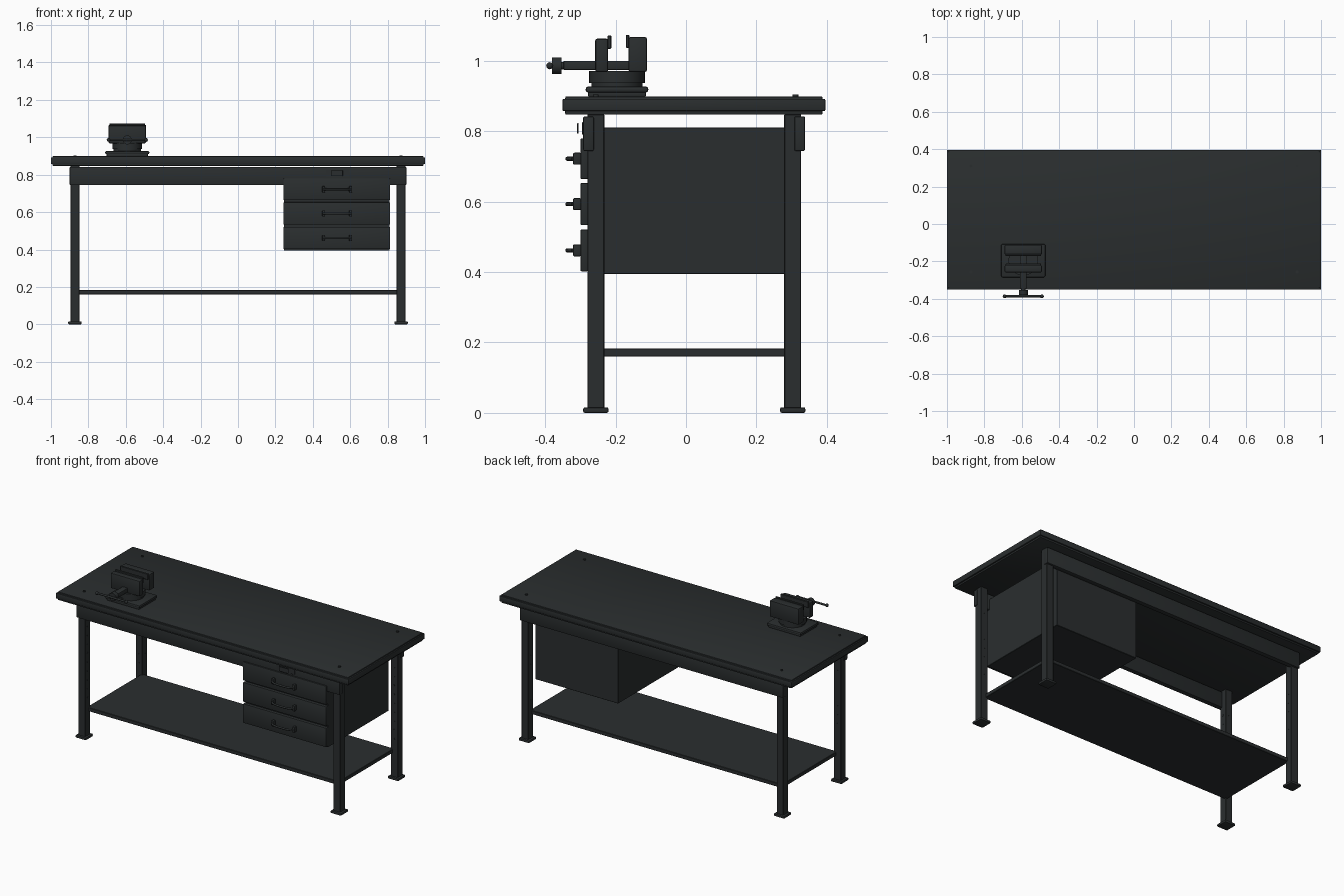
import bpy, bmesh, math
from mathutils import Matrix

if "Cube" in bpy.data.objects:
    bpy.data.objects.remove(bpy.data.objects["Cube"])

steel = bpy.data.materials.new("dark_steel")
steel.diffuse_color = (0.023, 0.027, 0.028, 1)
steel.use_nodes = True
steel.node_tree.nodes["Principled BSDF"].inputs["Base Color"].default_value = steel.diffuse_color


def finish(ob, name, smooth=False):
    ob.name = name
    ob.data.materials.append(steel)
    if smooth:
        bpy.ops.object.select_all(action='DESELECT')
        ob.select_set(True)
        bpy.context.view_layer.objects.active = ob
        bpy.ops.object.shade_smooth_by_angle(angle=math.radians(35))
    return ob


def link(bm, name, smooth=False):
    me = bpy.data.meshes.new(name)
    bm.to_mesh(me)
    bm.free()
    ob = bpy.data.objects.new(name, me)
    bpy.context.collection.objects.link(ob)
    return finish(ob, name, smooth)


def box(name, x, y, z, bevel=0.0, seg=2):
    """Box from (min, max) ranges, with optional rounded edges."""
    bm = bmesh.new()
    bmesh.ops.create_cube(bm, size=1)
    for v in bm.verts:
        for i, r in enumerate((x, y, z)):
            v.co[i] = r[0] if v.co[i] < 0 else r[1]
    if bevel:
        bmesh.ops.bevel(bm, geom=bm.edges[:], offset=bevel, segments=seg,
                        affect='EDGES', profile=0.5)
    return link(bm, name, bevel > 0)


def cyl(name, c, r, length, axis='z', sides=24):
    rot = {'x': Matrix.Rotation(math.pi / 2, 4, 'Y'),
           'y': Matrix.Rotation(math.pi / 2, 4, 'X'), 'z': Matrix()}[axis]
    bm = bmesh.new()
    bmesh.ops.create_cone(bm, cap_ends=True, segments=sides, radius1=r, radius2=r,
                          depth=length, matrix=Matrix.Translation(c) @ rot)
    return link(bm, name, True)


def ball(name, c, r):
    bm = bmesh.new()
    bmesh.ops.create_uvsphere(bm, u_segments=16, v_segments=10, radius=r,
                              matrix=Matrix.Translation(c))
    return link(bm, name, True)


def tube(name, pts, r):
    cu = bpy.data.curves.new(name, 'CURVE')
    cu.dimensions = '3D'
    cu.bevel_depth, cu.bevel_resolution, cu.use_fill_caps = r, 2, True
    sp = cu.splines.new('POLY')
    sp.points.add(len(pts) - 1)
    for p, co in zip(sp.points, pts):
        p.co = (*co, 1)
    ob = bpy.data.objects.new(name, cu)
    bpy.context.collection.objects.link(ob)
    return finish(ob, name)


# Worktop with raised edge band
box("worktop", (-0.992, 0.992), (-0.343, 0.388), (0.847, 0.899), 0.004)
box("worktop_edge_band", (-1, 1), (-0.351, 0.396), (0.857, 0.892), 0.004)

# Legs, feet, worktop bolts and adjustment holes on the inner faces
for sx, side in ((-1, "left"), (1, "right")):
    for y, sy, end in ((-0.256, 1, "front"), (0.303, -1, "back")):
        x, n = sx * 0.872, f"{end}_{side}"
        box(f"leg_{n}", (x - .0235, x + .0235), (y - .024, y + .024), (0.01, 0.848), 0.002, 1)
        box(f"foot_{n}", (x - .036, x + .036), (y - .036, y + .036), (0, 0.016), 0.005)
        cyl(f"top_bolt_{n}", (x, y + 0.008 * (y > 0), 0.901), 0.008, 0.006, sides=12)
        for i in range(9):
            z = 0.25 + i * 0.055
            cyl(f"leg_stud_x_{n}", (x - sx * .0235, y, z), 0.005, 0.002, 'x', 8)
            cyl(f"leg_stud_y_{n}", (x, y + sy * .024, z), 0.005, 0.002, 'y', 8)

# Aprons and lower shelf
box("front_apron", (-0.9, 0.9), (-0.292, -0.262), (0.744, 0.842), 0.004)
box("back_apron", (-0.9, 0.9), (0.308, 0.338), (0.744, 0.842), 0.004)
box("lower_shelf", (-0.862, 0.862), (-0.245, 0.292), (0.16, 0.183), 0.002, 1)

# Drawer cabinet, drawers and bowed handles
box("drawer_cabinet", (0.245, 0.811), (-0.28, 0.312), (0.394, 0.811), 0.002, 1)
HX = 0.53
for i, (z0, z1) in enumerate(((0.664, 0.78), (0.533, 0.653), (0.402, 0.521))):
    box(f"drawer_front_{i}", (0.243, 0.813), (-0.3, -0.278), (z0, z1), 0.004)
    z = (z0 + z1) / 2
    for s in (-1, 1):
        x = HX + s * 0.072
        box(f"handle_post_{i}", (x - .008, x + .008), (-0.321, -0.298), (z - .017, z + .017), 0.004)
    pts = [(HX + t * 0.072, -0.321 - 0.016 * (1 - t ** 4), z)
           for t in (-1, -.9, -.75, -.4, 0, .4, .75, .9, 1)]
    tube(f"handle_bar_{i}", pts, 0.006)

# Label holder on the apron above the drawers
box("label_plate", (0.47, 0.594), (-0.295, -0.29), (0.79, 0.826), 0.001, 1)
box("label_cover", (0.497, 0.561), (-0.309, -0.305), (0.793, 0.823), 0.001, 1)

# Bench vise: base, swivel and body
VX, VY = -0.592, -0.196
box("vise_base_foot", (VX - .11, VX + .11), (VY - .082, VY + .082), (0.898, 0.912), 0.003)
box("vise_base", (VX - .118, VX + .118), (VY - .089, VY + .089), (0.91, 0.927), 0.007)
cyl("vise_swivel_neck", (VX, VY, 0.932), 0.073, 0.014, sides=32)
cyl("vise_swivel", (VX, VY, 0.954), 0.079, 0.033, sides=32)

# Vise jaws and jaw plates
box("vise_front_jaw", (VX - .1, VX + .1), (-0.258, -0.221), (0.968, 1.063), 0.006)
box("vise_back_jaw", (VX - .1, VX + .1), (-0.163, -0.111), (0.968, 1.068), 0.006)
box("vise_front_jaw_plate", (VX - .095, VX + .095), (-0.223, -0.212), (1.034, 1.072), 0.002, 1)
box("vise_back_jaw_plate", (VX - .095, VX + .095), (-0.171, -0.161), (1.037, 1.074), 0.002, 1)

# Vise slide, screw and handle
box("vise_slide", (VX - .018, VX + .018), (-0.348, -0.15), (0.974, 1.0), 0.003)
cyl("vise_screw", (VX, -0.3, 0.986), 0.011, 0.14, 'y')
cyl("vise_screw_head", (VX, -0.367, 0.986), 0.024, 0.026, 'y')
cyl("vise_handle", (VX, -0.386, 0.986), 0.006, 0.2, 'x', 12)
for s in (-1, 1):
    ball("vise_handle_knob", (VX + s * 0.1, -0.387, 0.986), 0.01)
